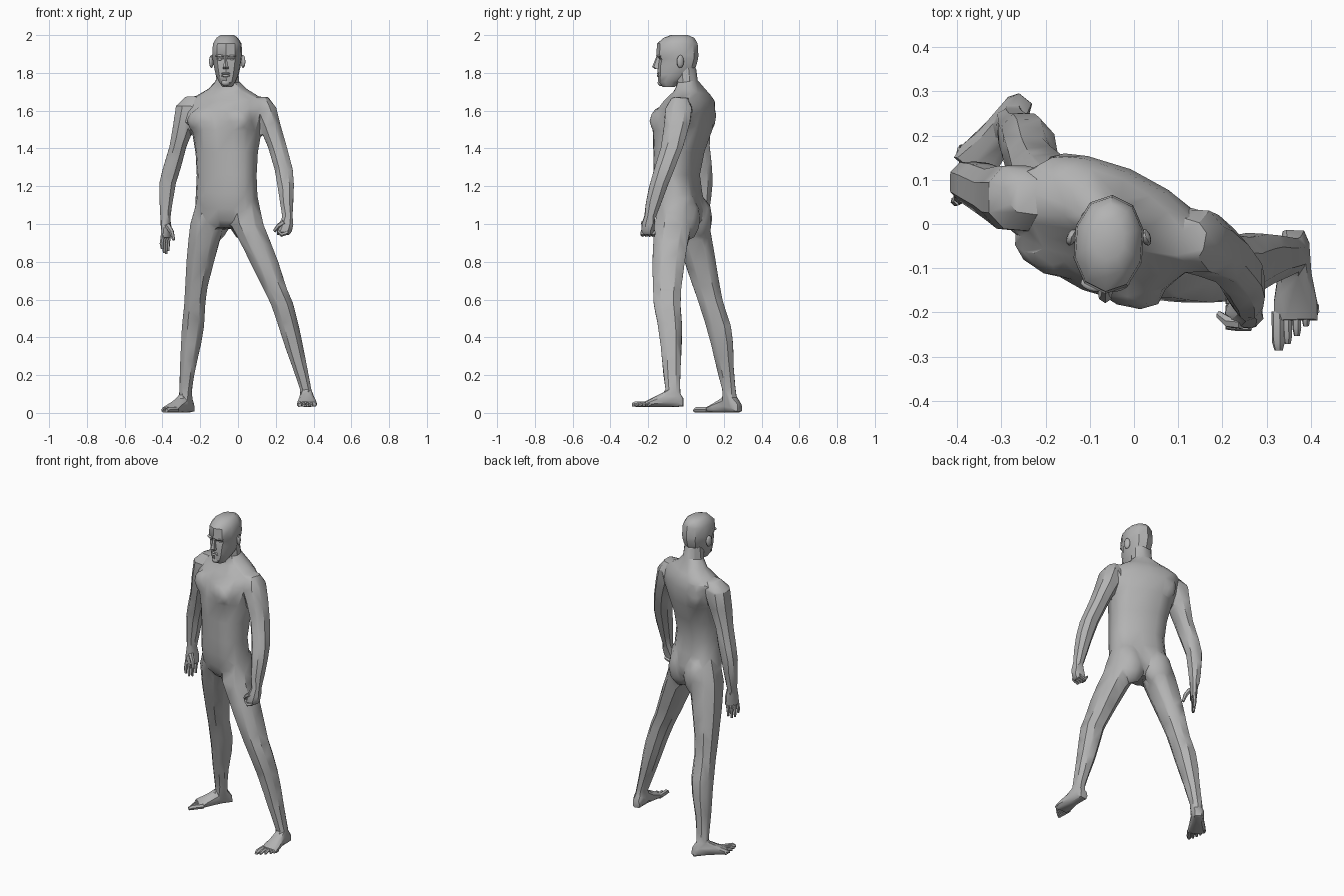
import bpy, bmesh, math
from mathutils import Vector

cube = bpy.data.objects.get("Cube")
if cube:
    bpy.data.objects.remove(cube, do_unlink=True)

GREY = (0.45, 0.45, 0.45, 1)
skin = bpy.data.materials.new("matte grey")
skin.use_nodes = True
skin.diffuse_color = GREY
skin.node_tree.nodes["Principled BSDF"].inputs["Base Color"].default_value = GREY
UP = Vector((0, 0, 1))


def finish(name, bm):
    bmesh.ops.recalc_face_normals(bm, faces=bm.faces)
    me = bpy.data.meshes.new(name)
    bm.to_mesh(me)
    bm.free()
    me.materials.append(skin)
    ob = bpy.data.objects.new(name, me)
    bpy.context.collection.objects.link(ob)
    bpy.ops.object.select_all(action='DESELECT')
    ob.select_set(True)
    bpy.context.view_layer.objects.active = ob
    bpy.ops.object.shade_smooth_by_angle(angle=math.radians(38))
    return ob


def loft(name, rings, n=8, p=0.85):
    """Skin a row of rounded cross-sections, each (centre, u axis, v axis)."""
    bm = bmesh.new()
    loops = []
    for c, u, v in rings:
        row = []
        for i in range(n):
            a = 2 * math.pi * (i + 0.5) / n
            ca, sa = math.cos(a), math.sin(a)
            row.append(bm.verts.new(Vector(c)
                       + Vector(u) * math.copysign(abs(ca) ** p, ca)
                       + Vector(v) * math.copysign(abs(sa) ** p, sa)))
        loops.append(row)
    for a, b in zip(loops, loops[1:]):
        for i in range(n):
            j = (i + 1) % n
            bm.faces.new((a[i], a[j], b[j], b[i]))
    bm.faces.new(loops[0])
    bm.faces.new(loops[-1])
    return finish(name, bm)


def level(name, rows, turn=0, n=8, p=0.85):
    """Loft through level rings (x, y, z, half width, half depth)."""
    c, s = math.cos(turn), math.sin(turn)
    return loft(name, [((x, y, z), (w * c, w * s, 0), (-d * s, d * c, 0))
                       for x, y, z, w, d in rows], n, p)


def tube(name, points, radii, n=6):
    """Round rod that follows a few points, for fingers and toes."""
    pts = [Vector(q) for q in points]
    d = (pts[-1] - pts[0]).normalized()
    u = d.orthogonal().normalized()
    v = d.cross(u)
    return loft(name, [(q, u * r, v * r) for q, r in zip(pts, radii)], n, 1)


def blob(name, centre, size, turn=0):
    bm = bmesh.new()
    bmesh.ops.create_icosphere(bm, subdivisions=2, radius=1)
    c, s = math.cos(turn), math.sin(turn)
    for v in bm.verts:
        x, y, z = v.co.x * size[0], v.co.y * size[1], v.co.z * size[2]
        v.co = (centre[0] + x * c - y * s, centre[1] + x * s + y * c, centre[2] + z)
    return finish(name, bm)


# Torso and neck, turned towards the model's right
TURN = math.radians(-23)
body = [level("torso", [
    (-.07, -.015, .98, .05, .07), (-.06, -.02, 1.02, .135, .105),
    (-.06, -.028, 1.08, .17, .117), (-.06, -.042, 1.16, .167, .113),
    (-.06, -.05, 1.26, .162, .108), (-.06, -.038, 1.38, .168, .12),
    (-.06, -.018, 1.5, .188, .143), (-.06, .0, 1.6, .205, .135),
    (-.06, .018, 1.655, .205, .108), (-.057, .024, 1.69, .15, .084),
    (-.056, .022, 1.715, .105, .068), (-.056, .012, 1.75, .068, .055)], TURN, 14, 0.8)]
body.append(level("neck", [(-.057, .018, 1.66, .09, .085), (-.056, .006, 1.73, .067, .06),
                           (-.056, -.004, 1.83, .06, .058)], 0, 10, 1))


def on_torso(u, v):
    c, s = math.cos(TURN), math.sin(TURN)
    return -.06 + u * c - v * s, u * s + v * c


# Chest, buttocks and shoulder blades, only just raised from the torso
for side, k in (("right", -1), ("left", 1)):
    x, y = on_torso(k * .088, -.105)
    body.append(blob(side + "_chest_muscle", (x, y, 1.545), (.095, .055, .075), TURN))
    x, y = on_torso(k * .082, .042)
    body.append(blob(side + "_buttock", (x, y, 1.03), (.085, .067, .12), TURN))
    x, y = on_torso(k * .1, .075)
    body.append(blob(side + "_shoulder_blade", (x, y, 1.575), (.085, .045, .1), TURN))

# Head: level rings from chin to crown (z, front y, back y, half width)
HEAD = [(1.724, -.122, -.06, .025), (1.752, -.148, -.03, .045),
        (1.79, -.15, .035, .062), (1.84, -.15, .055, .073),
        (1.873, -.143, .064, .079), (1.893, -.158, .066, .081),
        (1.955, -.153, .062, .077), (1.985, -.12, .045, .058), (2.0, -.08, .01, .036)]
level("head", [(-.057, (f + b) / 2, z, w, (b - f) / 2) for z, f, b, w in HEAD],
      math.radians(-4), 10, 0.95)
FX = -.065
level("nose", [(FX, -.15, 1.82, .018, .014), (FX, -.158, 1.832, .016, .021),
               (FX, -.15, 1.86, .009, .018), (FX, -.143, 1.892, .009, .012)], 0, 6)
for nm, z, h in (("upper_lip", 1.797, .006), ("lower_lip", 1.785, .007)):
    blob(nm, (FX, -.144, z), (.024, .01, h))
blob("chin", (FX, -.133, 1.748), (.024, .018, .018))
for side, k in (("right", -1), ("left", 1)):
    blob(side + "_eye", (FX + k * .03, -.127, 1.872), (.014, .01, .007))
    blob(side + "_brow", (FX + k * .03, -.138, 1.89), (.027, .014, .007), k * .3)
    blob(side + "_ear", (-.057 + k * .084, -.03, 1.86), (.011, .02, .035), k * .35)

# Arms, from shoulder to wrist
body.append(level("right_arm", [
    (-.245, .06, 1.675, .035, .04), (-.264, .06, 1.625, .07, .078),
    (-.283, .06, 1.53, .064, .077), (-.318, .068, 1.41, .048, .062),
    (-.352, .087, 1.29, .051, .056), (-.372, .095, 1.22, .048, .05),
    (-.38, .092, 1.12, .038, .043), (-.385, .085, 1.02, .027, .032)]))
body.append(level("left_arm", [
    (.128, -.035, 1.672, .035, .042), (.14, -.038, 1.615, .067, .075),
    (.166, -.048, 1.53, .062, .073), (.208, -.073, 1.41, .054, .063),
    (.242, -.115, 1.29, .052, .058), (.252, -.143, 1.21, .048, .053),
    (.258, -.172, 1.11, .038, .045), (.262, -.192, 1.03, .028, .032)]))

# Right hand: open, hanging down
HAND = math.radians(58)
body.append(level("right_palm", [(-.385, .085, 1.035, .03, .027), (-.38, .083, .985, .042, .023),
                                 (-.38, .08, .925, .044, .02)], HAND))
for i in range(4):
    o = (i - 1.5) * .021
    x, y = -.38 + o * math.cos(HAND), .08 + o * math.sin(HAND)
    end = (.868, .846, .842, .858)[i]
    tube(f"right_finger_{i + 1}", [(x, y, .95), (x - .008, y - .002, .895), (x - .005, y - .006, end)],
         (.011, .0105, .007))
tube("right_thumb", [(-.375, .06, .995), (-.352, .045, .96), (-.34, .035, .915)], (.016, .013, .008))

# Left hand: loose fist
body.append(level("left_fist", [(.262, -.193, 1.04, .029, .032), (.255, -.2, 1.0, .041, .038),
                                (.245, -.203, .96, .044, .037), (.238, -.2, .942, .036, .03)]))
for i in range(4):
    y = -.23 + i * .019
    tube(f"left_finger_{i + 1}", [(.265, y, .955), (.23, y, .943), (.208, y, .965)], (.012, .012, .009))
tube("left_thumb", [(.245, -.225, 1.01), (.215, -.222, .99), (.192, -.205, .962)], (.014, .013, .009))

# Legs, from hip to ankle
body.append(level("right_leg", [
    (-.14, .005, 1.14, .078, .088), (-.163, .025, 1.0, .096, .104),
    (-.182, .05, .9, .088, .098), (-.2, .075, .8, .078, .089),
    (-.22, .108, .67, .064, .077), (-.228, .13, .59, .06, .07),
    (-.238, .172, .46, .063, .071), (-.249, .192, .36, .057, .063),
    (-.267, .208, .23, .044, .048), (-.277, .228, .12, .036, .039),
    (-.277, .235, .04, .033, .04)]))
body.append(level("left_leg", [
    (.025, -.05, 1.14, .085, .095), (.048, -.068, 1.0, .092, .105),
    (.094, -.082, .9, .086, .098), (.138, -.092, .8, .08, .092),
    (.195, -.1, .66, .067, .081), (.232, -.1, .58, .064, .077),
    (.268, -.085, .46, .058, .069), (.297, -.078, .35, .052, .06),
    (.333, -.075, .22, .04, .05), (.358, -.07, .13, .033, .042),
    (.362, -.06, .06, .033, .04)]))


# Feet: upright rings from heel to ball, then five toes
def foot(side, heel, heading, base, inner):
    f = Vector(heading).normalized()
    s = f.cross(UP) * inner                # points to the big toe
    rows = [(0, .026, .05), (.03, .036, .085), (.08, .037, .1),
            (.125, .044, .07), (.175, .054, .044), (.208, .053, .03)]
    o = Vector((heel[0], heel[1], base))
    body.append(loft(side + "_foot", [(o + f * t + UP * h / 2, s * w, UP * h / 2)
                                      for t, w, h in rows], 10, 0.75))
    for i in range(5):
        a = o + s * (.04 - .021 * i)
        r = .015 if i == 0 else .0105
        end = .273 - .012 * i - .002 * i * i
        tube(f"{side}_toe_{i + 1}", [a + f * .185 + UP * .016, a + f * (end - .018) + UP * .017,
                                     a + f * end + UP * (r * .8)], (r, r, r * .65))


foot("right", (-.245, .285), (-.135, -.178, 0), 0, -1)
foot("left", (.362, -.012), (.005, -.27, 0), .03, 1)

# Fuse torso, limbs, palms and feet into one skin, then cut it back to broad facets
bpy.ops.object.select_all(action='DESELECT')
for ob in body:
    ob.select_set(True)
bpy.context.view_layer.objects.active = body[0]
bpy.ops.object.join()
skin_body = body[0]
skin_body.name = "body"
fuse = skin_body.modifiers.new("fuse", 'REMESH')
fuse.mode = 'VOXEL'
fuse.voxel_size = .009
soften = skin_body.modifiers.new("soften", 'SMOOTH')
soften.factor = .5
soften.iterations = 4
facet = skin_body.modifiers.new("facet", 'DECIMATE')
facet.ratio = .02
for name in ("fuse", "soften", "facet"):
    bpy.ops.object.modifier_apply(modifier=name)
bpy.ops.object.shade_smooth_by_angle(angle=math.radians(32))
